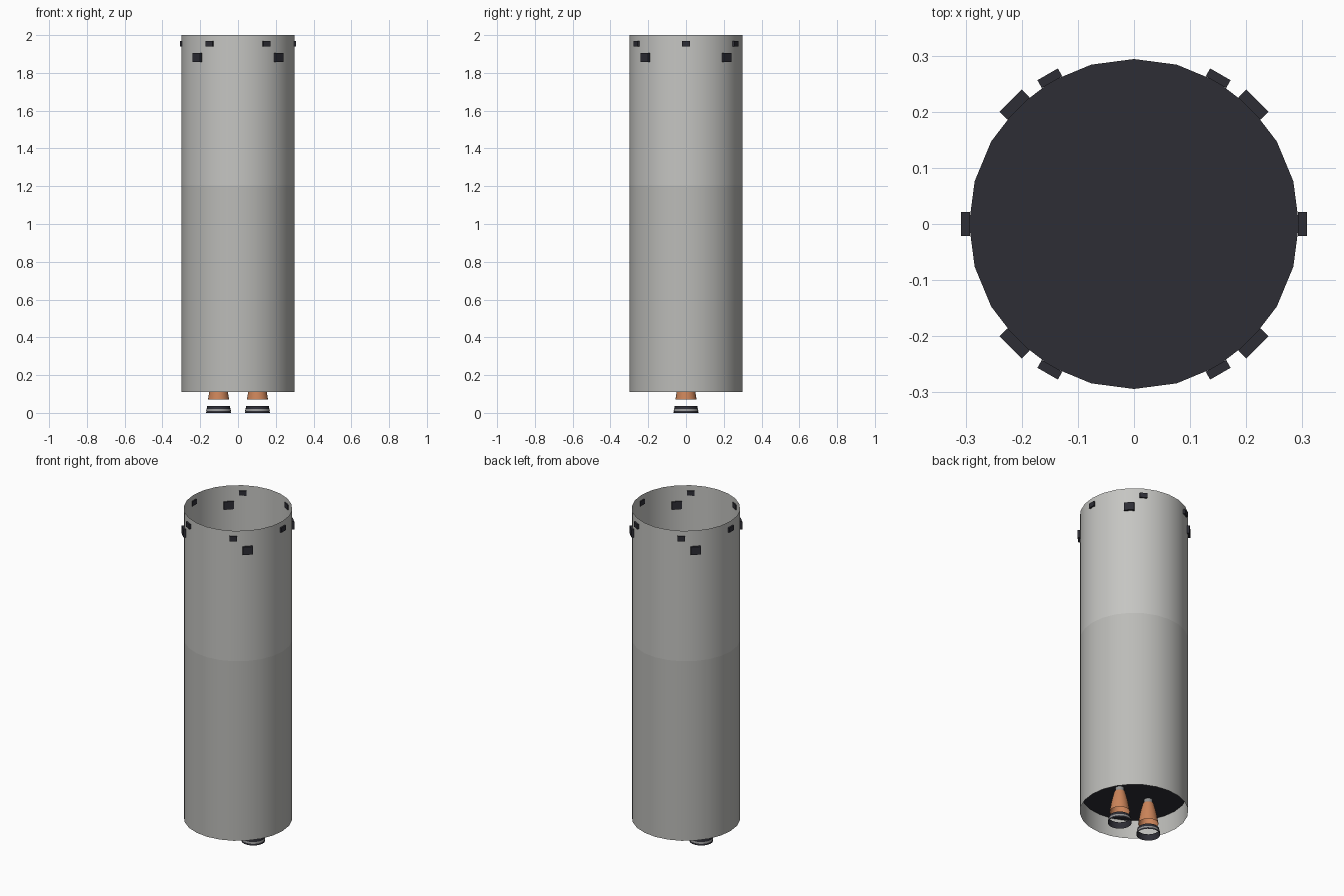
import bpy, bmesh, math
from mathutils import Matrix

if "Cube" in bpy.data.objects:
    bpy.data.objects.remove(bpy.data.objects["Cube"])


def material(name, rgb):
    m = bpy.data.materials.new(name)
    m.diffuse_color = (*rgb, 1)
    m.use_nodes = True
    m.node_tree.nodes["Principled BSDF"].inputs["Base Color"].default_value = m.diffuse_color
    return m


UPPER = material("light grey shell", (0.56, 0.56, 0.54))
LOWER = material("grey shell", (0.50, 0.50, 0.48))
DARK = material("charcoal", (0.027, 0.027, 0.036))
COPPER = material("copper", (0.60, 0.23, 0.10))
STEEL = material("steel", (0.30, 0.30, 0.30))


def finish(name, bm, mat, smooth=True):
    me = bpy.data.meshes.new(name)
    bm.to_mesh(me)
    bm.free()
    me.materials.append(mat)
    for p in me.polygons:
        p.use_smooth = smooth
    ob = bpy.data.objects.new(name, me)
    bpy.context.collection.objects.link(ob)
    return ob


def lathe(name, profile, mat, x=0, sides=24):
    """Open surface of revolution around a vertical axis at x."""
    bm = bmesh.new()
    rings = []
    for r, z in profile:
        rings.append([bm.verts.new((x + r * math.cos(2 * math.pi * i / sides),
                                    r * math.sin(2 * math.pi * i / sides), z))
                      for i in range(sides)])
    for a, b in zip(rings, rings[1:]):
        for i in range(sides):
            j = (i + 1) % sides
            bm.faces.new((a[i], a[j], b[j], b[i]))
    return finish(name, bm, mat)


def block(name, angle, radius, z, size):
    """Box fixed to the shell, size = radial, tangential, height."""
    bm = bmesh.new()
    bmesh.ops.create_cube(bm, size=1)
    bm.transform(Matrix.Rotation(math.radians(angle), 4, 'Z')
                 @ Matrix.Translation((radius, 0, z))
                 @ Matrix.Diagonal((*size, 1)))
    return finish(name, bm, DARK, False)


# Thin open shell in two sections
lathe("lower_shell", [(0.3, 0.11), (0.3, 1.205)], LOWER)
lathe("upper_shell", [(0.3, 1.205), (0.3, 2.0)], UPPER)

# Recessed bulkhead that carries the engines
bm = bmesh.new()
bmesh.ops.create_circle(bm, cap_ends=True, segments=24, radius=0.294,
                        matrix=Matrix.Translation((0, 0, 0.22)))
finish("bulkhead", bm, DARK, False)

# Two engines: throat, bell and a separate exit ring with a steel band
for side, x in (("left", -0.103), ("right", 0.103)):
    lathe(side + "_throat", [(0.024, 0.22), (0.024, 0.205), (0.03, 0.195)], STEEL, x)
    lathe(side + "_bell", [(0.03, 0.195), (0.038, 0.165), (0.046, 0.13),
                           (0.051, 0.10), (0.056, 0.07)], COPPER, x)
    lathe(side + "_exit_ring", [(0.060, 0.037), (0.066, 0.0)], DARK, x)
    lathe(side + "_ring_band", [(0.0635, 0.020), (0.0655, 0.010)], STEEL, x)

# Fittings around the top rim
for k in range(6):
    block(f"small_fitting_{k + 1}", 60 * k, 0.3, 1.954, (0.016, 0.042, 0.029))
for k in range(4):
    block(f"large_fitting_{k + 1}", 45 + 90 * k, 0.301, 1.881, (0.02, 0.056, 0.048))
